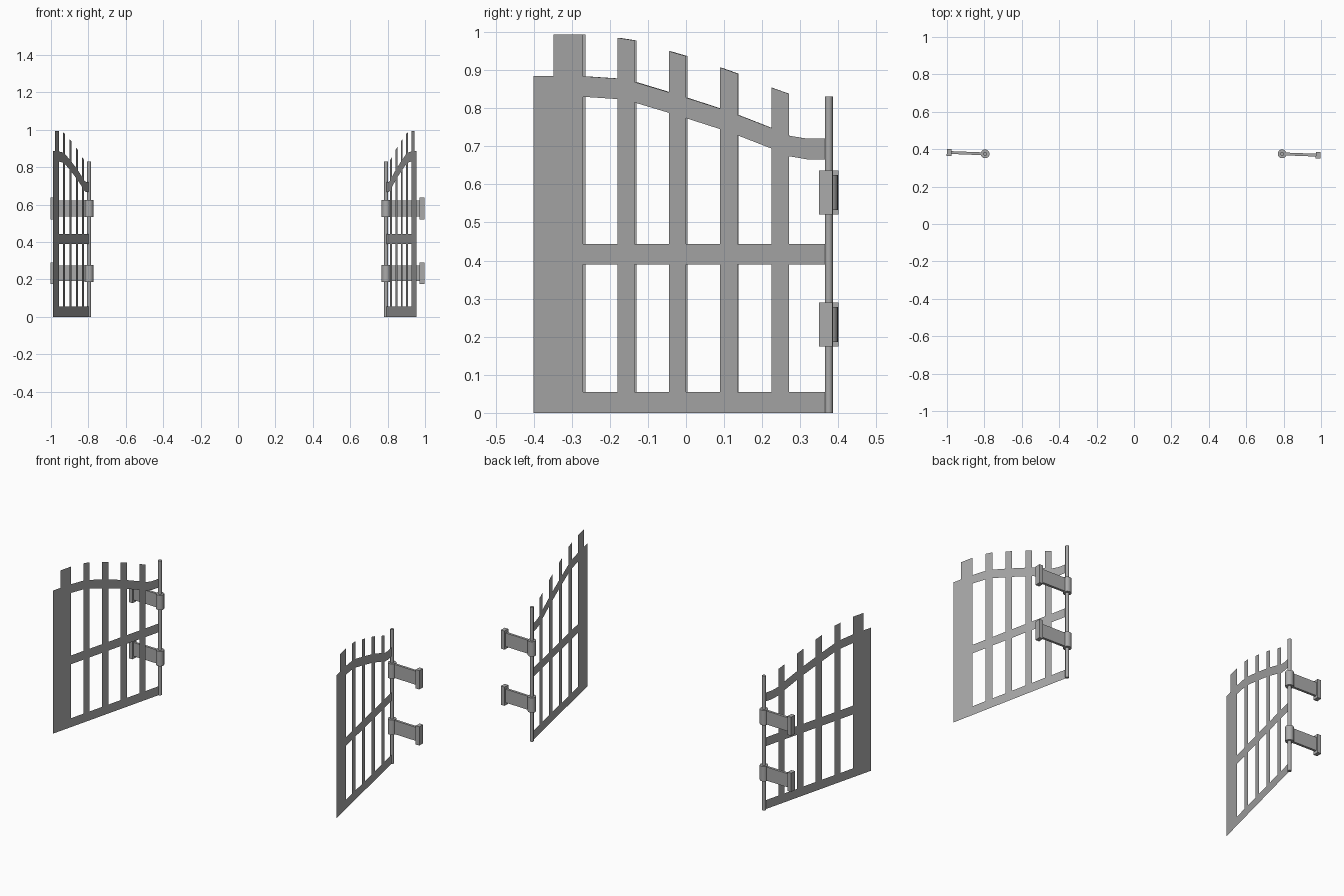
import bpy, bmesh, math
from mathutils import Matrix, Vector

if "Cube" in bpy.data.objects:
    bpy.data.objects.remove(bpy.data.objects["Cube"])

grey = bpy.data.materials.new("iron_grey")
grey.diffuse_color = (0.4, 0.4, 0.4, 1)
grey.use_nodes = True
grey.node_tree.nodes["Principled BSDF"].inputs["Base Color"].default_value = grey.diffuse_color

LEAF_SCALE = 0.792 / 0.775   # grid y distance -> distance along the leaf
HINGE_Y = 0.375


def finish(name, bm, smooth=False):
    me = bpy.data.meshes.new(name)
    bm.to_mesh(me)
    bm.free()
    me.materials.append(grey)
    ob = bpy.data.objects.new(name, me)
    bpy.context.collection.objects.link(ob)
    if smooth:
        bpy.ops.object.select_all(action='DESELECT')
        ob.select_set(True)
        bpy.context.view_layer.objects.active = ob
        bpy.ops.object.shade_smooth_by_angle(angle=math.radians(40))
    return ob


def cylinder(name, x, y, z0, z1, r):
    bm = bmesh.new()
    bmesh.ops.create_cone(bm, cap_ends=True, segments=20, radius1=r, radius2=r,
                          depth=z1 - z0, matrix=Matrix.Translation((x, y, (z0 + z1) / 2)))
    return finish(name, bm, True)


def box(name, pivot, angle, lo, hi):
    # box given in the bracket's own frame, turned about the hinge
    bm = bmesh.new()
    lo, hi = Vector(lo), Vector(hi)
    size = hi - lo
    m = (Matrix.Translation(pivot) @ Matrix.Rotation(angle, 4, 'Z')
         @ Matrix.Translation((lo + hi) / 2) @ Matrix.Diagonal((*size, 1)))
    bmesh.ops.create_cube(bm, size=1, matrix=m)
    return finish(name, bm)


# upright pieces: y0, y1, top at y0, top at y1
uprights = [(-0.40, -0.348, 0.885, 0.885), (-0.348, -0.27, 0.993, 0.993),
            (-0.18, -0.135, 0.985, 0.978), (-0.045, 0.0, 0.95, 0.937),
            (0.09, 0.135, 0.907, 0.891), (0.225, 0.27, 0.854, 0.838)]
# open bays: y0, y1, upper edge of the curved rail at both ends
bays = [(-0.27, -0.18, 0.884, 0.878), (-0.135, -0.045, 0.869, 0.842),
        (0.0, 0.09, 0.828, 0.799), (0.135, 0.225, 0.783, 0.748),
        (0.27, 0.317, 0.728, 0.72), (0.317, 0.375, 0.72, 0.72)]
RAIL = 0.054


def leaf(name, px, angle, side):
    bm = bmesh.new()

    def quad(y0, y1, b0, b1, t0, t1):
        pts = []
        for y, z in ((y0, b0), (y1, b1), (y1, t1), (y0, t0)):
            d = (HINGE_Y - y) * LEAF_SCALE
            pts.append(bm.verts.new((px + side * d * math.sin(angle),
                                     HINGE_Y - d * math.cos(angle), z)))
        bm.faces.new(pts)

    for y0, y1, t0, t1 in uprights:
        quad(y0, y1, 0, 0, t0, t1)
    for y0, y1, t0, t1 in bays:
        quad(y0, y1, 0, 0, 0.055, 0.055)                 # bottom rail
        quad(y0, y1, 0.389, 0.389, 0.443, 0.443)         # middle rail
        quad(y0, y1, t0 - RAIL, t1 - RAIL, t0, t1)       # curved rail
    bmesh.ops.remove_doubles(bm, verts=bm.verts, dist=0.0001)
    return finish(name, bm)


# two gate sides, swung open by slightly different amounts
for label, side, px, swing in (("left", -1, -0.796, 14.2), ("right", 1, 0.792, 11.8)):
    leaf(label + "_gate_leaf", px, math.radians(swing), side)
    cylinder(label + "_hinge_pole", px, HINGE_Y, 0, 0.831, 0.0105)
    turn = math.radians(-2.2) + (math.pi if side < 0 else 0)
    for level, z in (("lower", 0.232), ("upper", 0.579)):
        pivot = (px, HINGE_Y, z)
        tag = label + "_" + level
        cylinder(tag + "_hinge_barrel", px, HINGE_Y, z - 0.046, z + 0.046, 0.0235)
        box(tag + "_hinge_arm", pivot, turn, (0.015, -0.0075, -0.042), (0.182, 0.0075, 0.042))
        box(tag + "_wall_plate", pivot, turn, (0.18, -0.018, -0.058), (0.205, 0.018, 0.058))
